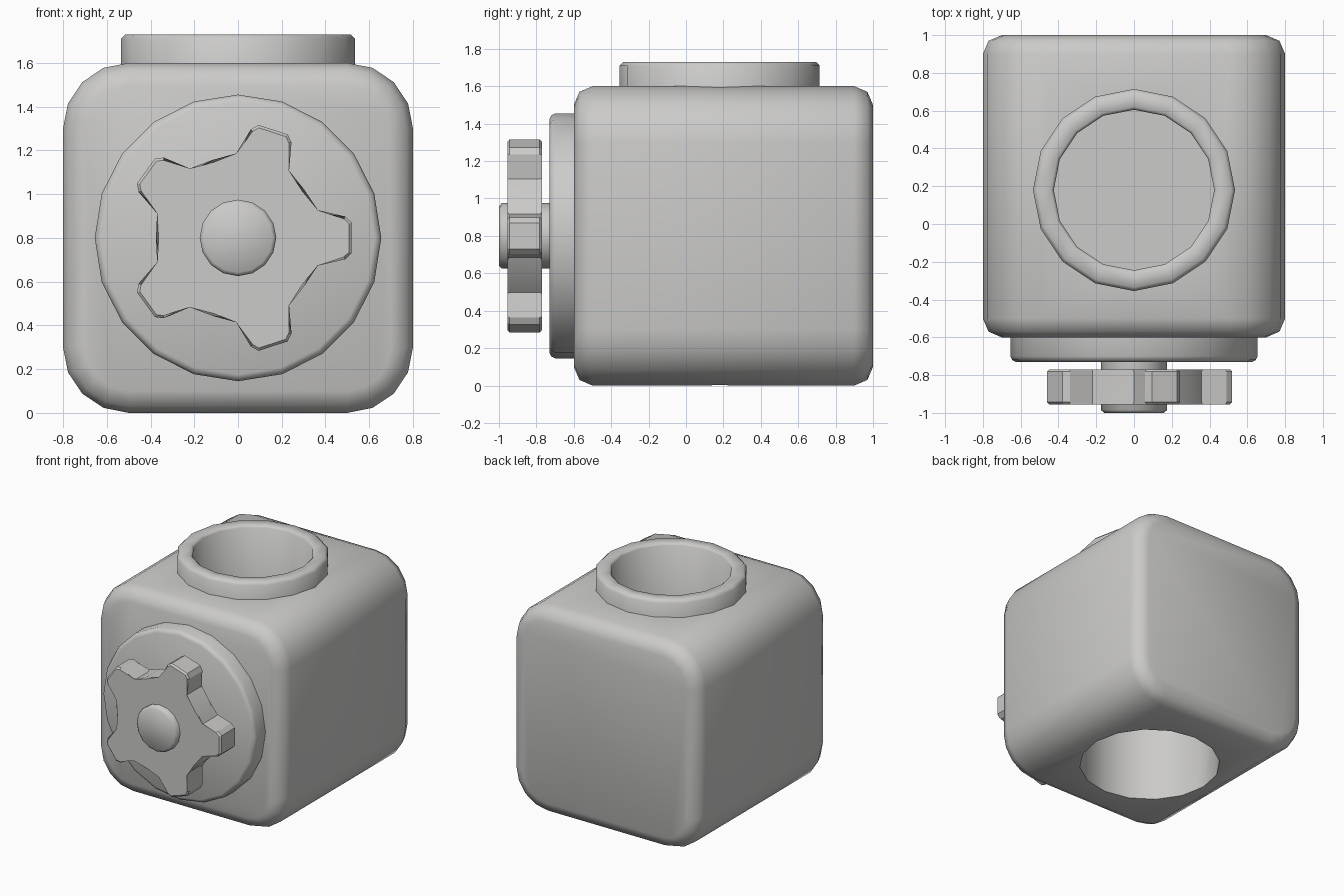
import bpy, bmesh, math
from mathutils import Vector

if "Cube" in bpy.data.objects:
    bpy.data.objects.remove(bpy.data.objects["Cube"])

mat = bpy.data.materials.new("light_grey")
mat.diffuse_color = (0.6, 0.595, 0.585, 1)
mat.use_nodes = True
mat.node_tree.nodes["Principled BSDF"].inputs["Base Color"].default_value = mat.diffuse_color


def finish(bm, name, angle=50):
    bmesh.ops.recalc_face_normals(bm, faces=bm.faces)
    me = bpy.data.meshes.new(name)
    bm.to_mesh(me)
    bm.free()
    me.materials.append(mat)
    ob = bpy.data.objects.new(name, me)
    bpy.context.collection.objects.link(ob)
    bpy.ops.object.select_all(action='DESELECT')
    ob.select_set(True)
    bpy.context.view_layer.objects.active = ob
    bpy.ops.object.shade_smooth_by_angle(angle=math.radians(angle))
    return ob


def loft(rings, caps=True):
    """Skin a list of equal-sized point rings; without caps the loft closes on itself."""
    bm = bmesh.new()
    rows = [[bm.verts.new(p) for p in r] for r in rings]
    n = len(rows[0])
    pairs = list(zip(rows, rows[1:]))
    if not caps:
        pairs.append((rows[-1], rows[0]))
    for a, b in pairs:
        for i in range(n):
            j = (i + 1) % n
            bm.faces.new((a[i], a[j], b[j], b[i]))
    if caps:
        bm.faces.new(rows[0])
        bm.faces.new(rows[-1])
    return bm


def circle_y(r, y, n):
    return [(r * math.cos(2 * math.pi * i / n), y, 0.8 + r * math.sin(2 * math.pi * i / n)) for i in range(n)]


def circle_z(r, z, n=16):
    return [(r * math.cos(2 * math.pi * i / n), 0.18 + r * math.sin(2 * math.pi * i / n), z) for i in range(n)]


def rounded_square(inset, y):
    pts = []
    rad, c = 0.3 - inset, 0.5
    for q in range(4):
        cx = c if q in (0, 3) else -c
        cz = c if q in (0, 1) else -c
        for k in range(5):
            a = math.pi / 2 * (q + k / 4)
            pts.append((cx + rad * math.cos(a), y, 0.8 + cz + rad * math.sin(a)))
    return pts


# body: rounded block with softened front and back
body = finish(loft([rounded_square(d, y) for d, y in
                    [(0.1, -0.6), (0.03, -0.57), (0, -0.5), (0, 0.9), (0.03, 0.97), (0.1, 1.0)]]), "body")

# sockets in the top and the underside
for name, r, z0, z1 in [("top_cutter", 0.48, 1.0, 2.0), ("bottom_cutter", 0.515, -0.5, 0.9)]:
    cut = finish(loft([circle_z(r, z0), circle_z(r, z1)]), name)
    cut.hide_render = True
    m = body.modifiers.new(name, 'BOOLEAN')
    m.operation, m.solver, m.object = 'DIFFERENCE', 'EXACT', cut
    bpy.ops.object.select_all(action='DESELECT')
    body.select_set(True)
    bpy.context.view_layer.objects.active = body
    bpy.ops.object.modifier_apply(modifier=name)
    bpy.data.objects.remove(cut)
bpy.ops.object.shade_smooth_by_angle(angle=math.radians(50))

# collar lining the top socket
finish(loft([circle_z(r, z) for r, z in
             [(0.425, 0.98), (0.425, 1.715), (0.44, 1.73), (0.515, 1.73),
              (0.535, 1.71), (0.535, 1.5), (0.47, 1.45), (0.47, 0.98)]], caps=False), "top_collar")

# front plate and hub
finish(loft([circle_y(r, y, 20) for r, y in
             [(0.655, -0.55), (0.655, -0.7), (0.645, -0.72), (0.625, -0.73)]]), "front_plate")
finish(loft([circle_y(r, y, 16) for r, y in
             [(0.175, -0.7), (0.175, -0.985), (0.158, -1.0)]]), "hub")

# five-toothed gear
outline = []
for t in range(5):
    base = 2 * math.pi * t / 5
    tooth = [(0.357, -0.116), (0.49, -0.098), (0.52, -0.07), (0.52, 0.07), (0.49, 0.098), (0.357, 0.116)]
    tooth.append((0.375 * math.cos(math.pi / 5), 0.375 * math.sin(math.pi / 5)))
    for x, z in tooth:
        outline.append((x * math.cos(base) - z * math.sin(base), x * math.sin(base) + z * math.cos(base)))
bm = loft([[(x, y, 0.8 + z) for x, z in outline] for y in (-0.77, -0.955)])
rim = [e for e in bm.edges if abs(e.verts[0].co.y - e.verts[1].co.y) < 1e-5]
bmesh.ops.bevel(bm, geom=rim, offset=0.012, segments=1, affect='EDGES')
finish(bm, "gear", 30)
